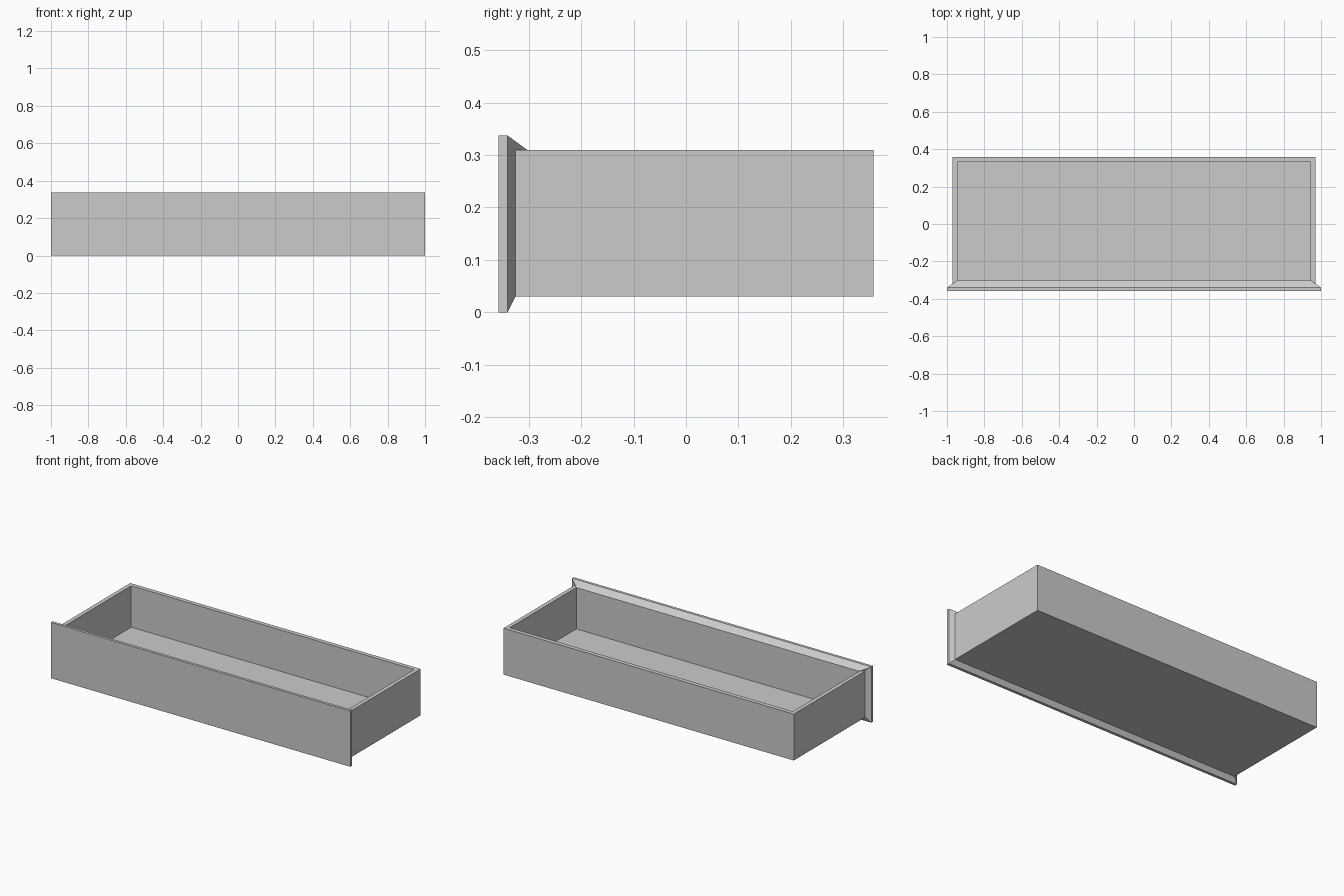
import bpy
import bmesh

if "Cube" in bpy.data.objects:
    bpy.data.objects.remove(bpy.data.objects["Cube"])

bm = bmesh.new()


def upright(w, y, z0, z1):
    """Rectangular ring facing the front: bottom left, bottom right, top right, top left."""
    return [bm.verts.new(c) for c in ((-w, y, z0), (w, y, z0), (w, y, z1), (-w, y, z1))]


def level(w, y0, y1, z):
    """Horizontal ring: front left, front right, back right, back left."""
    return [bm.verts.new(c) for c in ((-w, y0, z), (w, y0, z), (w, y1, z), (-w, y1, z))]


def bridge(a, b, sides):
    for i in sides:
        j = (i + 1) % 4
        bm.faces.new((a[i], a[j], b[j], b[i]))


# Front panel, chamfer down to the box, and outer box walls
panel_front = upright(1.0, -0.357, 0.0, 0.337)
panel_back = upright(1.0, -0.34, 0.0, 0.337)
box_front = upright(0.97, -0.325, 0.03, 0.31)
box_back = upright(0.97, 0.357, 0.03, 0.31)
bm.faces.new(panel_front)
bridge(panel_front, panel_back, range(4))
bridge(panel_back, box_front, (0, 1, 3))
bridge(box_front, box_back, (0, 1, 3))
bm.faces.new(box_back)

# Inner walls and floor
rim = level(0.945, -0.303, 0.331, 0.31)
floor = level(0.945, -0.303, 0.331, 0.06)
bridge(rim, floor, range(4))
bm.faces.new(floor)

# Rim around three sides, and the slope from the panel top to the inner edge
outer = [box_front[3], box_front[2], box_back[2], box_back[3]]
bridge(outer, rim, (1, 2, 3))
bm.faces.new((panel_back[3], panel_back[2], rim[1], rim[0]))
bm.faces.new((panel_back[2], box_front[2], rim[1]))
bm.faces.new((panel_back[3], box_front[3], rim[0]))

bmesh.ops.recalc_face_normals(bm, faces=bm.faces)
mesh = bpy.data.meshes.new("drawer")
bm.to_mesh(mesh)
bm.free()
drawer = bpy.data.objects.new("drawer", mesh)
bpy.context.collection.objects.link(drawer)
